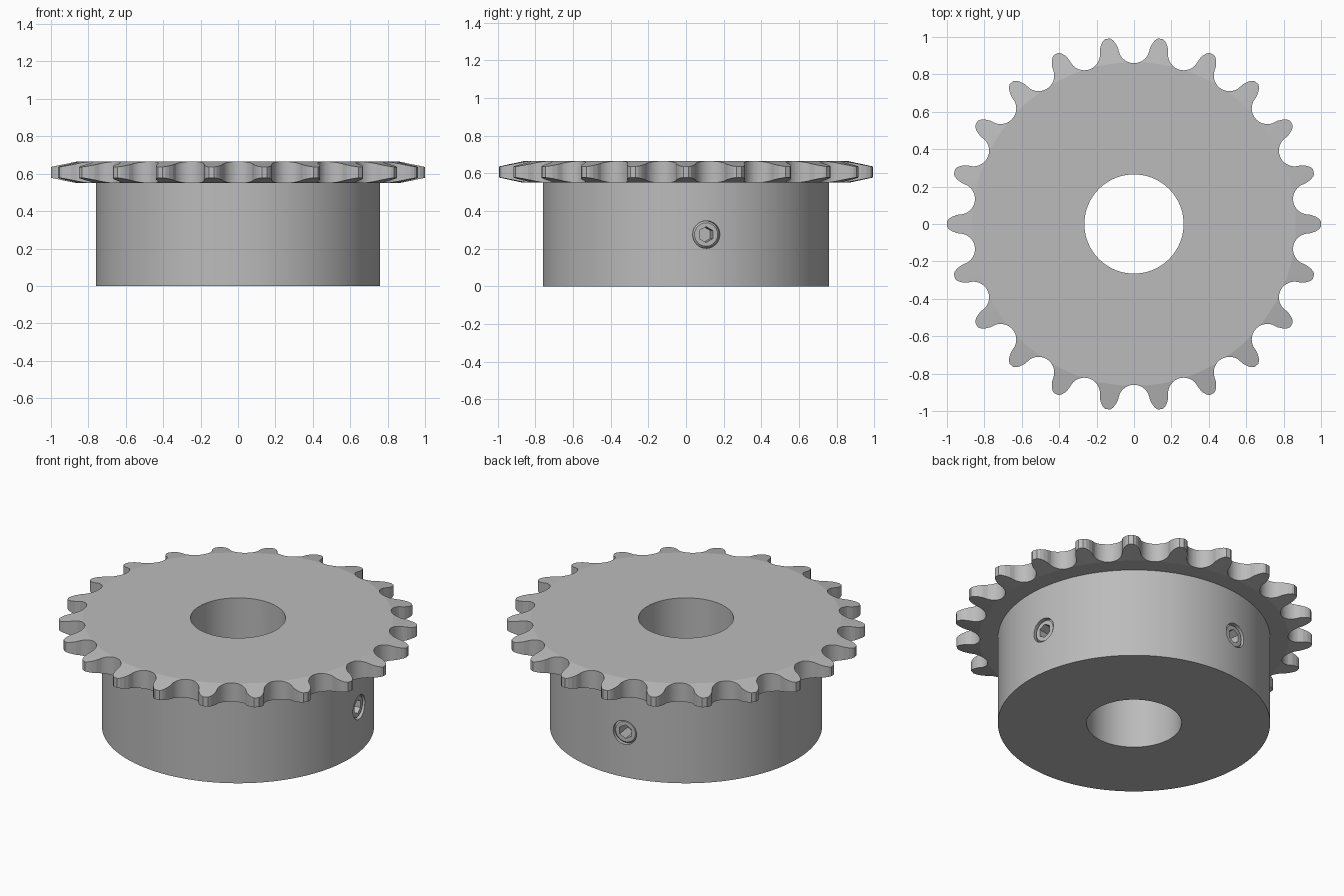
import bpy, bmesh
from math import sin, cos, pi, radians, tau
from mathutils import Matrix

if "Cube" in bpy.data.objects:
    bpy.data.objects.remove(bpy.data.objects["Cube"], do_unlink=True)

TEETH = 22
PITCH_R = 0.944      # circle through the roller centres
ROLLER_R = 0.084
HUB_R, BORE_R = 0.76, 0.265
DISC_Z0, DISC_Z1 = 0.55, 0.664
SCREW_Z = 0.275

steel = bpy.data.materials.new("grey_steel")
steel.use_nodes = True
GREY = (0.5, 0.5, 0.5, 1)
steel.diffuse_color = GREY
steel.node_tree.nodes["Principled BSDF"].inputs["Base Color"].default_value = GREY


def finish(name, bm):
    bmesh.ops.remove_doubles(bm, verts=bm.verts, dist=1e-5)
    bmesh.ops.recalc_face_normals(bm, faces=bm.faces)
    mesh = bpy.data.meshes.new(name)
    bm.to_mesh(mesh)
    bm.free()
    mesh.materials.append(steel)
    obj = bpy.data.objects.new(name, mesh)
    bpy.context.collection.objects.link(obj)
    return obj


def prism(name, outline, z0, z1):
    bm = bmesh.new()
    face = bm.faces.new([bm.verts.new((x, y, z0)) for x, y in outline])
    top = bmesh.ops.extrude_face_region(bm, geom=[face], use_keep_orig=True)
    verts = [v for v in top["geom"] if isinstance(v, bmesh.types.BMVert)]
    bmesh.ops.translate(bm, verts=verts, vec=(0, 0, z1 - z0))
    return finish(name, bm)


def lathe(name, profile, segments):
    """Spin (radius, z) points round z; the loop closes if it is off the axis."""
    bm = bmesh.new()
    verts = [bm.verts.new((r, 0, z)) for r, z in profile]
    pairs = list(zip(verts, verts[1:]))
    if profile[0][0] > 0:
        pairs.append((verts[-1], verts[0]))
    edges = [bm.edges.new(p) for p in pairs]
    bmesh.ops.spin(bm, geom=verts + edges, cent=(0, 0, 0), axis=(0, 0, 1),
                   angle=tau, steps=segments, use_merge=True)
    return finish(name, bm)


def combine(target, cutter, operation):
    mod = target.modifiers.new(operation.lower(), "BOOLEAN")
    mod.operation, mod.solver, mod.object = operation, "EXACT", cutter
    bpy.context.view_layer.update()
    with bpy.context.temp_override(object=target, active_object=target):
        bpy.ops.object.modifier_apply(modifier=mod.name)
    bpy.data.objects.remove(cutter, do_unlink=True)


def smooth(obj, angle):
    bpy.ops.object.select_all(action="DESELECT")
    obj.select_set(True)
    bpy.context.view_layer.objects.active = obj
    bpy.ops.object.shade_smooth_by_angle(angle=radians(angle))


# Tooth outline: roller seat, flank, tip, then the mirrored flank
def tooth_outline():
    half = pi / TEETH
    flank = []                       # (x along tooth, y across tooth)
    for i in range(9):
        a = radians(68) * i / 8
        r, t = PITCH_R - ROLLER_R * cos(a), ROLLER_R * sin(a)
        flank.append((r * cos(half) + t * sin(half), r * sin(half) - t * cos(half)))
    flank += [(0.945, 0.049), (0.972, 0.039), (0.99, 0.027), (1.0, 0.014)]
    tooth = [(x, -y) for x, y in flank[1:]] + flank[::-1]
    points = []
    for k in range(TEETH):
        c, s = cos(2 * half * k), sin(2 * half * k)
        points += [(x * c - y * s, x * s + y * c) for x, y in tooth]
    return points


# Hub and chamfered disc in one turned piece, trimmed to the teeth
chamfer = 0.032
body = lathe("sprocket_body", [
    (BORE_R, 0), (HUB_R, 0), (HUB_R, DISC_Z0), (0.865, DISC_Z0),
    (1.02, DISC_Z0 + chamfer), (1.02, DISC_Z1 - chamfer),
    (0.865, DISC_Z1), (BORE_R, DISC_Z1)], 176)
combine(body, prism("tooth_cutter", tooth_outline(), -0.1, 0.8), "INTERSECT")

# Two set screws at right angles, each in a drilled hole with a hex socket
for label, angle in (("side", pi / TEETH), ("back", pi / TEETH + pi / 2)):
    place = (Matrix.Translation((0, 0, SCREW_Z)) @ Matrix.Rotation(angle, 4, "Z")
             @ Matrix.Rotation(pi / 2, 4, "Y"))
    hole = lathe("hole_cutter", [(0, 0.1), (0.073, 0.1), (0.073, 0.9), (0, 0.9)], 48)
    hole.matrix_world = place
    combine(body, hole, "DIFFERENCE")

    screw = lathe(label + "_set_screw", [
        (0, 0.3), (0.05, 0.3), (0.072, 0.325), (0.072, 0.738),
        (0.062, 0.748), (0, 0.748)], 48)
    socket = lathe("socket_cutter", [(0, 0.65), (0.042, 0.65), (0.042, 0.9), (0, 0.9)], 6)
    combine(screw, socket, "DIFFERENCE")
    screw.matrix_world = place
    smooth(screw, 20)

smooth(body, 11)
